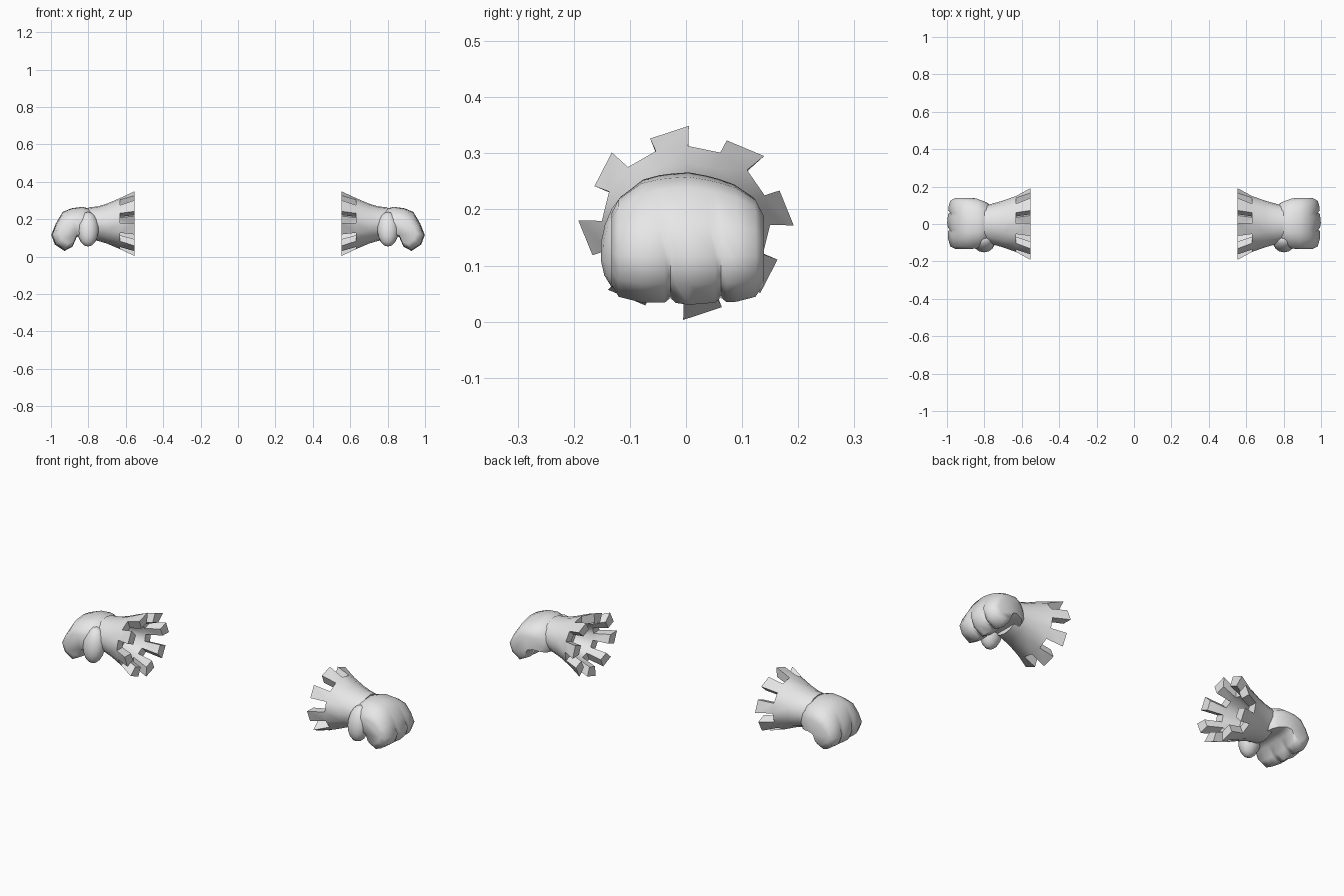
import bpy, bmesh, math
from mathutils import Matrix, Vector

cube = bpy.data.objects.get("Cube")
if cube:
    bpy.data.objects.remove(cube, do_unlink=True)

grey = bpy.data.materials.new("light_grey")
grey.use_nodes = True
grey.diffuse_color = (0.8, 0.8, 0.8, 1)
grey.node_tree.nodes["Principled BSDF"].inputs["Base Color"].default_value = (0.8, 0.8, 0.8, 1)


def finish(name, bm, angle):
    """Turn a bmesh into a shaded object mirrored to both sides."""
    bmesh.ops.recalc_face_normals(bm, faces=bm.faces)
    mesh = bpy.data.meshes.new(name)
    bm.to_mesh(mesh)
    bm.free()
    obj = bpy.data.objects.new(name, mesh)
    bpy.context.collection.objects.link(obj)
    mesh.materials.append(grey)
    mirror = obj.modifiers.new("mirror", 'MIRROR')
    mirror.use_mirror_merge = False
    bpy.ops.object.select_all(action='DESELECT')
    obj.select_set(True)
    bpy.context.view_layer.objects.active = obj
    bpy.ops.object.modifier_apply(modifier=mirror.name)
    bpy.ops.object.shade_smooth_by_angle(angle=math.radians(angle))


def bridge(bm, a, b, segments):
    """Join two closed loops with quads at the given segments."""
    for i in segments:
        j = (i + 1) % len(a)
        bm.faces.new((a[i], a[j], b[j], b[i]))


# Flared cuff: thick wall with a tooth on every other segment of its rim
SIDES = 16
ALL, TEETH, GAPS = range(SIDES), range(0, SIDES, 2), range(1, SIDES, 2)
bm = bmesh.new()


def ring(x, ry, rz, skew=1.0):
    verts = []
    for i in ALL:
        a = math.tau * i / SIDES - math.radians(1.5)
        r = skew if i % 2 else 1
        verts.append(bm.verts.new((x, r * ry * math.cos(a), 0.176 + r * rz * math.sin(a))))
    return verts


tip_out = ring(0.553, 0.192, 0.173, 0.93)
tip_in = ring(0.553, 0.137, 0.121, 0.93)
rim_out = ring(0.63, 0.150, 0.137)
rim_in = ring(0.63, 0.100, 0.090)
outer = [rim_out, ring(0.70, 0.125, 0.107), ring(0.75, 0.111, 0.092), ring(0.80, 0.098, 0.087)]
inner = [rim_in, ring(0.72, 0.075, 0.067)]
for shell in (outer, inner):
    for a, b in zip(shell, shell[1:]):
        bridge(bm, a, b, ALL)
bm.faces.new(inner[-1])
bm.faces.new(outer[-1])
bridge(bm, rim_out, rim_in, GAPS)
for a, b in ((tip_out, rim_out), (tip_in, rim_in), (tip_out, tip_in)):
    bridge(bm, a, b, TEETH)
for i in ALL:                      # tooth side walls
    bm.faces.new((tip_out[i], tip_in[i], rim_in[i], rim_out[i]))
finish("cuff", bm, 30)

# Curled hand: one side profile (x, z) swept across the knuckles
PROFILE = [(0.75, 0.20), (0.785, 0.252), (0.83, 0.266), (0.89, 0.258), (0.938, 0.238),
           (0.975, 0.175), (0.999, 0.115), (0.98, 0.065), (0.928, 0.03),
           (0.885, 0.052), (0.862, 0.105), (0.82, 0.115), (0.765, 0.105), (0.745, 0.14)]
FINGERS = range(6, 10)         # profile points on the finger ends
CENTRE = Vector((0.87, 0.14))
# (y, scale, crown height, finger groove depth)
STATIONS = [(-0.133, 0.66, 0.45, 0), (-0.12, 0.87, 0.66, 0), (-0.08, 0.96, 0.9, 0),
            (-0.05, 0.985, 0.96, 0.02), (-0.04, 0.99, 0.97, 0.1), (-0.03, 0.99, 0.98, 0.02),
            (0.005, 1, 1, 0), (0.04, 0.985, 0.95, 0.02), (0.05, 0.98, 0.93, 0.1),
            (0.06, 0.975, 0.91, 0.02), (0.09, 0.95, 0.83, 0), (0.124, 0.87, 0.65, 0),
            (0.139, 0.66, 0.4, 0)]
bm = bmesh.new()
loops = []
for y, scale, crown, groove in STATIONS:
    loop = []
    for i, p in enumerate(PROFILE):
        s = scale * (1 - groove) if i in FINGERS else scale
        d = Vector(p) - CENTRE
        x = CENTRE.x + d.x * s
        z = CENTRE.y + d.y * (crown if d.y > 0 else s)
        slant = 0.012 if groove and i in FINGERS else 0
        taper = 0.76 + 0.24 * min(1, max(0, (x - 0.76) / 0.09))   # narrower at the wrist
        loop.append(bm.verts.new((x, (y + slant) * taper, z)))
    loops.append(loop)
for a, b in zip(loops, loops[1:]):
    bridge(bm, a, b, range(len(PROFILE)))
for end in (loops[0], loops[-1]):
    bm.faces.new(end)
finish("hand", bm, 60)

# Thumb: a rounded lobe hanging at the front of the hand
bm = bmesh.new()
bmesh.ops.create_uvsphere(
    bm, u_segments=14, v_segments=9, radius=1,
    matrix=Matrix.Translation((0.802, -0.098, 0.146))
    @ Matrix.Rotation(math.radians(-12), 4, 'X')
    @ Matrix.Diagonal((0.058, 0.052, 0.094, 1)))
finish("thumb", bm, 60)
